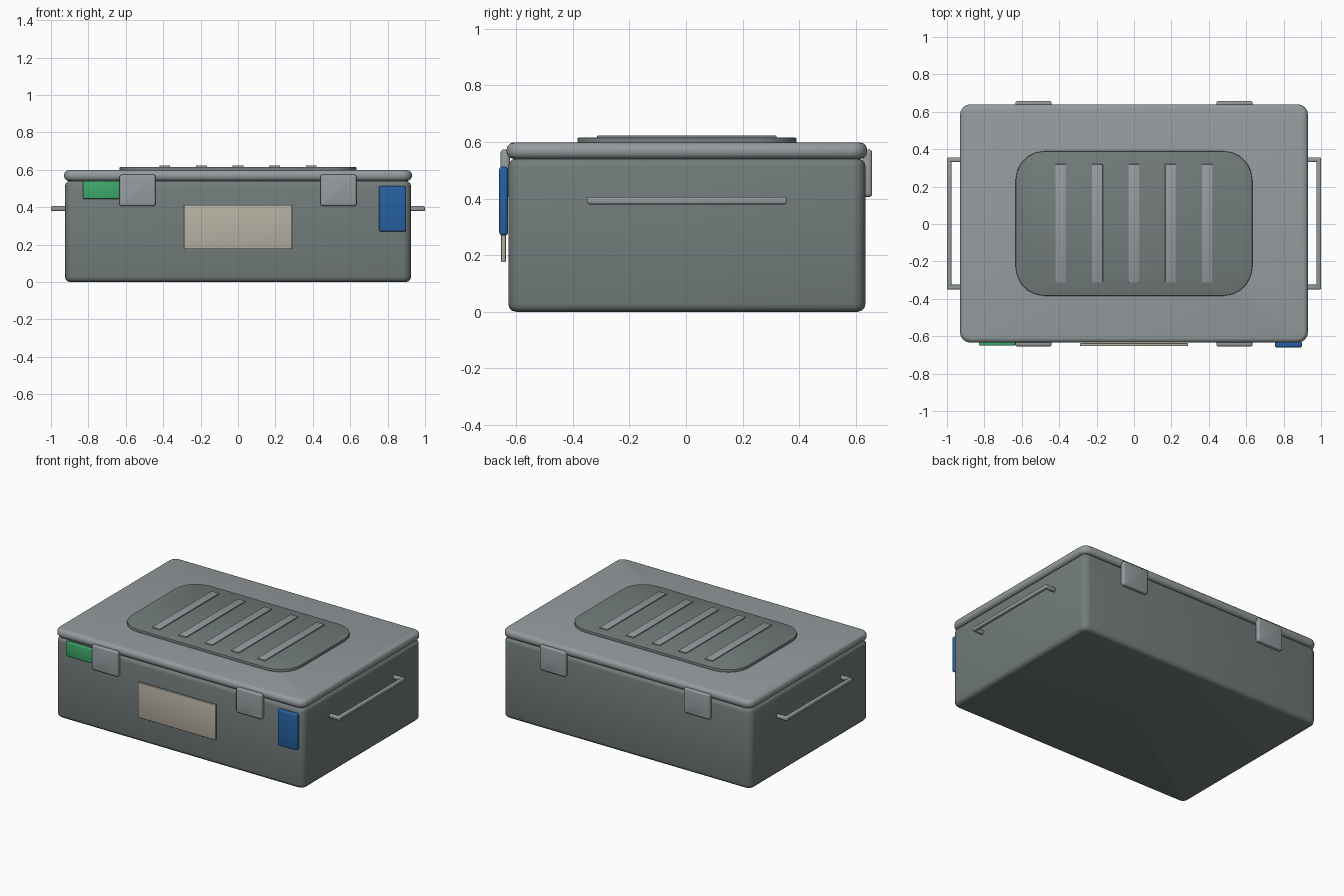
import bpy, bmesh

if "Cube" in bpy.data.objects:
    bpy.data.objects.remove(bpy.data.objects["Cube"])

YC = 0.003  # centre of the case in depth


def material(name, rgb):
    m = bpy.data.materials.new(name)
    m.diffuse_color = (*rgb, 1)
    m.use_nodes = True
    m.node_tree.nodes["Principled BSDF"].inputs["Base Color"].default_value = m.diffuse_color
    return m


DARK = material("dark_grey", (0.17, 0.20, 0.20))
LIGHT = material("light_grey", (0.30, 0.33, 0.34))
BLUE = material("blue", (0.02, 0.12, 0.36))
GREEN = material("green", (0.05, 0.40, 0.15))
BEIGE = material("beige", (0.48, 0.44, 0.37))


def block(name, lo, hi, mat, rim=0.005, corner=None, axis=2, corner_segs=4, rim_segs=3):
    """Box from lo to hi; edges along `axis` rounded by corner, the rest by rim."""
    bm = bmesh.new()
    bmesh.ops.create_cube(bm, size=1)
    for v in bm.verts:
        for i in range(3):
            v.co[i] = (lo[i] + hi[i]) / 2 + v.co[i] * (hi[i] - lo[i])
    if corner:
        edges = [e for e in bm.edges
                 if abs((e.verts[0].co - e.verts[1].co).normalized()[axis]) > 0.9]
        bmesh.ops.bevel(bm, geom=edges, offset=corner, offset_type='OFFSET',
                        segments=corner_segs, profile=0.5, affect='EDGES')
        edges = [e for e in bm.edges
                 if abs((e.verts[0].co - e.verts[1].co)[axis]) < 1e-5]
    else:
        edges = bm.edges[:]
    bmesh.ops.bevel(bm, geom=edges, offset=rim, offset_type='OFFSET',
                    segments=rim_segs, profile=0.5, affect='EDGES', clamp_overlap=True)
    bmesh.ops.recalc_face_normals(bm, faces=bm.faces[:])
    me = bpy.data.meshes.new(name)
    bm.to_mesh(me)
    bm.free()
    me.materials.append(mat)
    ob = bpy.data.objects.new(name, me)
    bpy.context.collection.objects.link(ob)
    bpy.ops.object.select_all(action='DESELECT')
    ob.select_set(True)
    bpy.context.view_layer.objects.active = ob
    bpy.ops.object.shade_smooth_by_angle(angle=0.6)
    return ob


# Main case and lid
block("case_body", (-0.925, YC - 0.631, 0), (0.925, YC + 0.631, 0.542), DARK,
      rim=0.028, corner=0.045)
block("lid", (-0.93, YC - 0.637, 0.541), (0.93, YC + 0.637, 0.598), LIGHT,
      rim=0.024, corner=0.055)

# Raised lid panel with ribs
block("lid_panel", (-0.633, YC - 0.387, 0.59), (0.633, YC + 0.387, 0.616), DARK,
      rim=0.005, corner=0.155, corner_segs=5, rim_segs=2)
for i in range(-2, 3):
    x = i * 0.196
    block("lid_rib", (x - 0.029, YC - 0.317, 0.606), (x + 0.029, YC + 0.317, 0.623),
          LIGHT, rim=0.003, rim_segs=2)

# Front latches and rear hinges
for s in (-1, 1):
    x = s * 0.537
    block("front_latch", (x - 0.097, -0.655, 0.406), (x + 0.097, -0.622, 0.574),
          LIGHT, rim=0.011, corner=0.012, axis=1)
    block("rear_hinge", (x - 0.097, 0.624, 0.406), (x + 0.097, 0.658, 0.574),
          LIGHT, rim=0.011, corner=0.012, axis=1)

# Side handles: grip bar and two arms
for s in (-1, 1):
    def span(a, b):
        return min(s * a, s * b), max(s * a, s * b)
    x0, x1 = span(0.975, 1.0)
    block("handle_grip", (x0, YC - 0.353, 0.38), (x1, YC + 0.353, 0.406), LIGHT, rim=0.008)
    x0, x1 = span(0.915, 0.995)
    for t in (-1, 1):
        y = YC + t * 0.34
        block("handle_arm", (x0, y - 0.0125, 0.38), (x1, y + 0.0125, 0.406), LIGHT, rim=0.008)

# Front plates
block("front_label", (-0.289, -0.653, 0.176), (0.289, -0.637, 0.413), BEIGE, rim=0.004)
block("blue_module", (0.754, -0.66, 0.27), (0.899, -0.629, 0.513), BLUE, rim=0.010)
block("green_tag", (-0.829, -0.65, 0.445), (-0.634, -0.625, 0.541), GREEN, rim=0.006)
